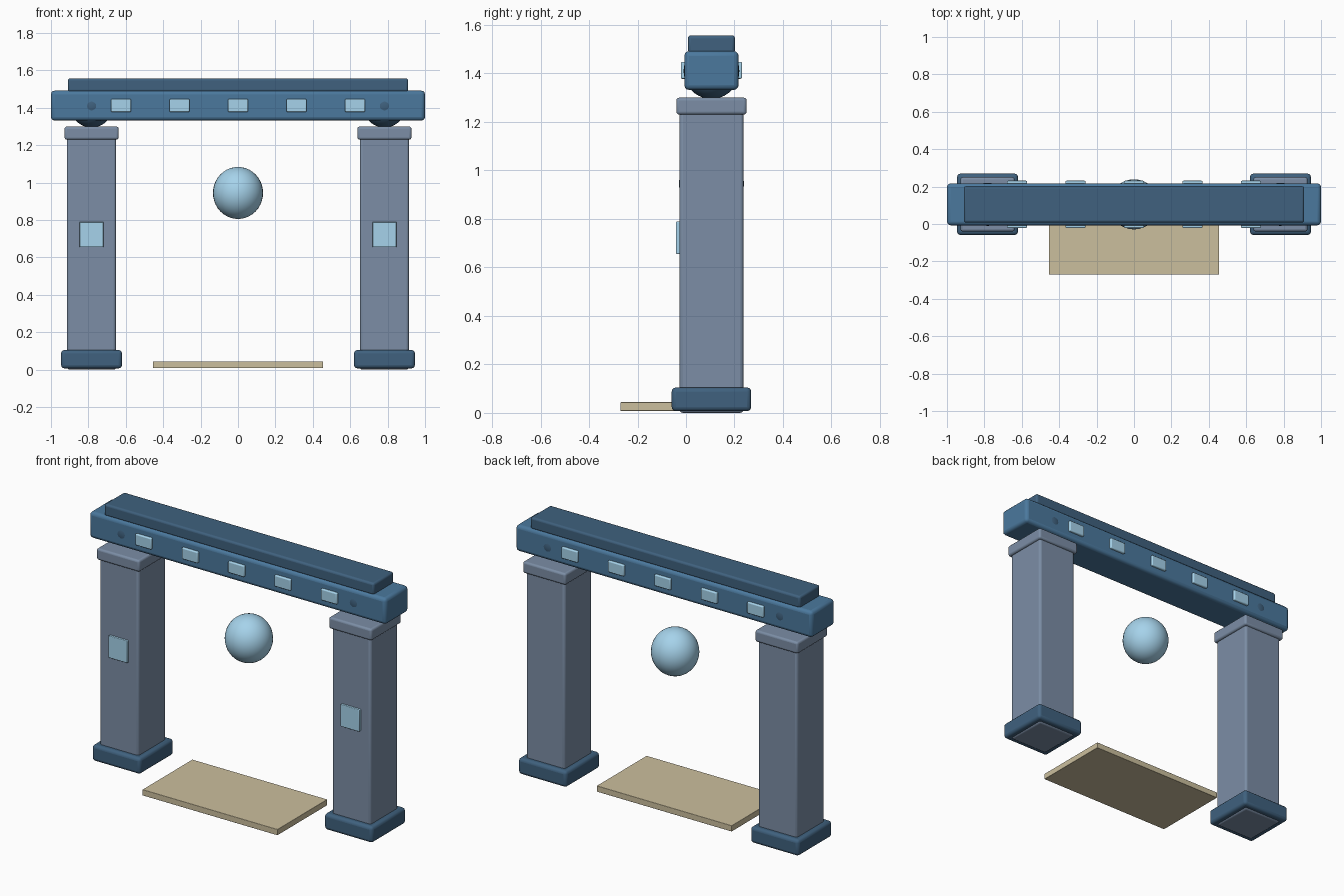
import bpy, math

if "Cube" in bpy.data.objects:
    bpy.data.objects.remove(bpy.data.objects["Cube"])

CY = 0.105  # depth centre of the gateway


def material(name, rgb):
    m = bpy.data.materials.new(name)
    m.diffuse_color = (*rgb, 1)
    m.use_nodes = True
    m.node_tree.nodes["Principled BSDF"].inputs["Base Color"].default_value = m.diffuse_color
    return m


STONE = material("grey_blue_stone", (0.20, 0.27, 0.38))
DARK = material("dark_blue", (0.05, 0.12, 0.21))
BLUE = material("mid_blue", (0.07, 0.19, 0.34))
GLOW = material("pale_blue", (0.38, 0.65, 0.83))
SAND = material("sand", (0.60, 0.52, 0.34))


def finish(ob, name, mat):
    ob.name = name
    ob.data.materials.append(mat)
    bpy.ops.object.shade_smooth_by_angle(angle=math.radians(35))
    return ob


def box(name, x, y, z, mat, bevel=0.0):
    """Box from (min, max) ranges, with optional rounded edges."""
    bpy.ops.mesh.primitive_cube_add(size=1, location=[sum(r) / 2 for r in (x, y, z)])
    ob = bpy.context.object
    ob.scale = [r[1] - r[0] for r in (x, y, z)]
    bpy.ops.object.transform_apply(location=False, rotation=False, scale=True)
    if bevel:
        mod = ob.modifiers.new("rounded_edges", 'BEVEL')
        mod.width, mod.segments = bevel, 3
    return finish(ob, name, mat)


def ball(name, loc, radii, mat):
    bpy.ops.mesh.primitive_uv_sphere_add(segments=32, ring_count=20, radius=1, location=loc)
    ob = bpy.context.object
    ob.scale = radii
    bpy.ops.object.transform_apply(location=False, rotation=False, scale=True)
    return finish(ob, name, mat)


def span(c, half):
    return (c - half, c + half)


# Pillars with base, capital, ball joint and front panel
for side, s in (("left", -1), ("right", 1)):
    px = 0.783 * s
    box(side + "_base", span(px, 0.163), span(CY, 0.164), (0.007, 0.105), DARK, 0.018)
    box(side + "_pillar", span(px, 0.131), span(CY, 0.132), (0, 1.25), STONE, 0.014)
    box(side + "_capital", span(px, 0.1445), span(CY, 0.145), (1.23, 1.30), STONE, 0.012)
    ball(side + "_joint", (px, CY, 1.41), (0.115, 0.115, 0.115), DARK)
    box(side + "_panel", span(px, 0.064), (-0.041, -0.01), (0.655, 0.79), GLOW, 0.004)

# Lintel and top slab
box("lintel", (-1, 1), span(CY, 0.112), (1.332, 1.492), BLUE, 0.02)
box("top_slab", span(0, 0.91), span(CY, 0.097), (1.485, 1.557), DARK, 0.012)

# Row of lights passing through both faces of the lintel
for i in range(5):
    for face, s in (("front", -1), ("back", 1)):
        box(f"{face}_light_{i + 1}", span((i - 2) * 0.313, 0.054),
            span(CY + s * 0.112, 0.0145), (1.378, 1.447), GLOW, 0.006)

# Floating orb and doorstep
ball("orb", (0, CY, 0.945), (0.134, 0.134, 0.139), GLOW)
box("doorstep", span(0, 0.455), (-0.27, 0.21), (0.008, 0.044), SAND, 0.002)
